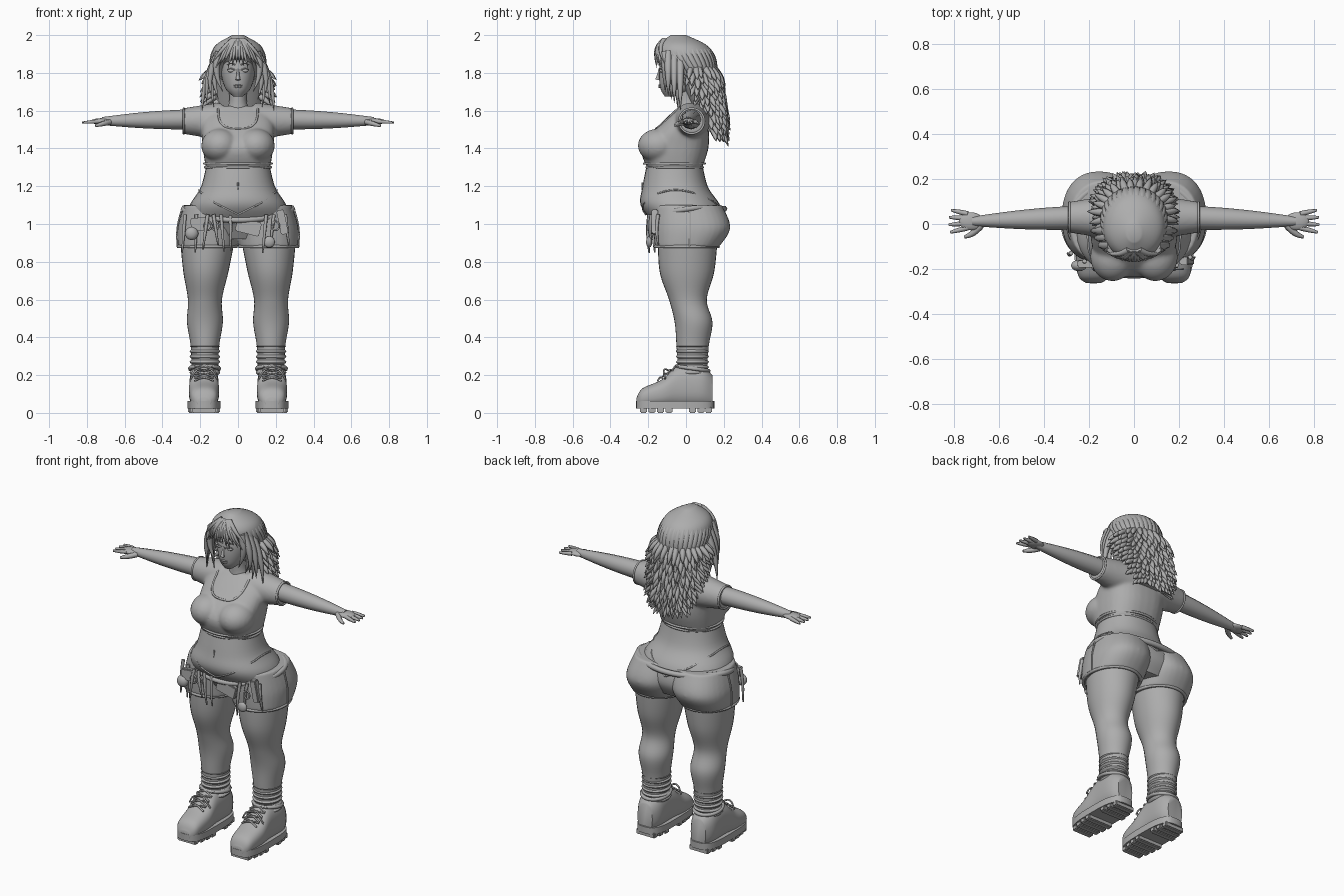
import bpy, bmesh, math, random
from mathutils import Vector, Matrix
from mathutils.bvhtree import BVHTree

random.seed(4)
cube = bpy.data.objects.get("Cube")
if cube:
    bpy.data.objects.remove(cube)

GREY = (.42, .42, .42, 1)
clay = bpy.data.materials.new("plain grey")
clay.use_nodes = True
clay.diffuse_color = GREY
clay.node_tree.nodes["Principled BSDF"].inputs["Base Color"].default_value = GREY
SIDES = (1, -1)


def finish(name, data, mirror):
    data.materials.append(clay)
    part = bpy.data.objects.new(name, data)
    bpy.context.collection.objects.link(part)
    if mirror:
        part.modifiers.new("mirror", "MIRROR")
    return part


def from_bmesh(name, bm, mirror=False):
    bmesh.ops.recalc_face_normals(bm, faces=bm.faces)
    for face in bm.faces:
        face.smooth = True
    for edge in bm.edges:
        edge.smooth = edge.calc_face_angle(0) < 1
    mesh = bpy.data.meshes.new(name)
    bm.to_mesh(mesh)
    bm.free()
    return finish(name, mesh, mirror)


def girth(z, half, front, back, x=0):
    return z, x - half, x + half, front, back


def spline(rings, steps=6):
    """Pass a smooth curve through a few cross-sections."""
    rows = [Vector(ring) for ring in rings]
    dense = []
    for i in range(len(rows) - 1):
        before, low, high, after = rows[max(i - 1, 0)], rows[i], rows[i + 1], rows[min(i + 2, len(rows) - 1)]
        for k in range(steps):
            t = k / steps
            lift, drop = (high - before) / 2, (after - low) / 2
            ease = t * t * (3 - 2 * t)
            dense.append(low.lerp(high, ease) + lift * t * (1 - t) ** 2 - drop * t * t * (1 - t))
    return dense + rows[-1:]


def bend(value, power):
    return math.copysign(abs(value) ** (2 / power), value)


def on_ring(ring, angle, power=2):
    at, left, right, low, high = ring
    across, along = bend(math.sin(angle), power), bend(math.cos(angle), power)
    return (left + right + (right - left) * across) / 2, (low + high + (high - low) * along) / 2, at


def loft(name, rings, power=2, mirror=False, lengthwise=False, sides=32):
    bm, loops = bmesh.new(), []
    for ring in spline(rings):
        corners = [on_ring(ring, math.tau * i / sides, power) for i in range(sides)]
        loops.append([bm.verts.new((x, z, y) if lengthwise else (x, y, z)) for x, y, z in corners])
    for low, high in zip(loops, loops[1:]):
        for i in range(sides):
            j = (i + 1) % sides
            bm.faces.new((low[i], low[j], high[j], high[i]))
    bm.faces.new(loops[0])
    bm.faces.new(loops[-1])
    return from_bmesh(name, bm, mirror)


def surf(rings, z, angle, out=0):
    """Point on an upright loft; angle zero is the back, pi the front."""
    ring = min(spline(rings), key=lambda row: abs(row[0] - z)).copy()
    ring[0] = z
    return Vector(on_ring(ring, angle)) + out * Vector((math.sin(angle), math.cos(angle), 0))


def blob(name, centre, size, mirror=False):
    bm = bmesh.new()
    place = Matrix.Translation(centre) @ Matrix.Diagonal((*size, 1))
    bmesh.ops.create_uvsphere(bm, u_segments=24, v_segments=16, radius=1, matrix=place)
    return from_bmesh(name, bm, mirror)


def box(name, centre, size, tilt=0, mirror=False):
    bm = bmesh.new()
    place = Matrix.Translation(centre) @ Matrix.Rotation(tilt, 4, "Y") @ Matrix.Diagonal((*size, 1))
    bmesh.ops.create_cube(bm, size=1, matrix=place)
    bmesh.ops.bevel(bm, geom=bm.edges[:], offset=.005, segments=2, affect="EDGES")
    return from_bmesh(name, bm, mirror)


def sleeve(side):
    bm = bmesh.new()
    place = Matrix.Translation((side * .19, .03, 1.545)) @ Matrix.Rotation(side * math.pi / 2, 4, "Y")
    bmesh.ops.create_cone(bm, cap_ends=True, segments=32, radius1=.1, radius2=.068, depth=.2, matrix=place)
    return from_bmesh("sleeve", bm)


def fuse(name, parts):
    bm = bmesh.new()
    for part in parts:
        bm.from_mesh(part.data)
        bpy.data.objects.remove(part)
    whole = from_bmesh(name, bm)
    remesh = whole.modifiers.new("remesh", "REMESH")
    remesh.mode, remesh.voxel_size, remesh.use_smooth_shade = "VOXEL", .009, True
    whole.modifiers.new("relax", "SMOOTH").iterations = 6
    return whole


def tube(name, paths, mirror=False, closed=False, roundness=1):
    """Each path is a list of (point, radius)."""
    curve = bpy.data.curves.new(name, "CURVE")
    curve.dimensions, curve.bevel_depth, curve.bevel_resolution = "3D", 1, roundness
    curve.use_fill_caps = True
    for path in paths:
        line = curve.splines.new("NURBS")
        line.points.add(len(path) - 1)
        for point, (place, radius) in zip(line.points, path):
            point.co, point.radius = (*place, 1), radius
        line.order_u, line.resolution_u = 3, 4
        line.use_cyclic_u, line.use_endpoint_u = closed, not closed
    return finish(name, curve, mirror)


def strand(start, end, thick, tip=.001, bow=(0, 0, 0)):
    path = []
    for k in range(5):
        t = k / 4
        place = Vector(start).lerp(Vector(end), t) + Vector(bow) * 4 * t * (1 - t)
        path.append((place, thick + (tip - thick) * t ** 2))
    return path


def loop(place, radius, count=24):
    turns = [math.tau * i / count for i in range(count)]
    return [(place(math.sin(u), math.cos(u)), radius) for u in turns]


# Torso and legs
belly = [girth(z=.92, half=.2, front=-.12, back=.16), girth(z=1, half=.27, front=-.17, back=.2),
         girth(z=1.1, half=.255, front=-.24, back=.18), girth(z=1.2, half=.195, front=-.23, back=.115),
         girth(z=1.35, half=.16, front=-.2, back=.08)]
loft("torso", belly, power=2.2)
loft("legs", [girth(z=.2, x=.175, half=.07, front=-.04, back=.11), girth(z=.35, x=.175, half=.075, front=-.05, back=.12),
              girth(z=.48, x=.175, half=.095, front=-.06, back=.14), girth(z=.6, x=.175, half=.09, front=-.09, back=.11),
              girth(z=.75, x=.17, half=.12, front=-.14, back=.15), girth(z=.95, x=.16, half=.15, front=-.15, back=.17)],
     mirror=True)
tube("navel", [strand((0, -.23, 1.22), (0, -.235, 1.18), thick=.005)])
half_turn = [math.pi * i / 16 for i in range(17)]
tube("hip_straps", [[(surf(belly, 1.05 + .13 * math.sin(u), u, out=.003), .005) for u in half_turn]], mirror=True)

# Cropped shirt with sleeves
shirt_rings = [girth(z=1.295, half=.17, front=-.205, back=.085), girth(z=1.41, half=.187, front=-.235, back=.12),
               girth(z=1.54, half=.19, front=-.125, back=.115), girth(z=1.625, half=.12, front=-.035, back=.075)]
bust = [blob("bust", (side * .095, -.145, 1.415), (.1, .11, .09)) for side in SIDES]
shirt = fuse("shirt", [loft("chest", shirt_rings, power=2.5)] + [sleeve(side) for side in SIDES] + bust)
tube("shirt_hems", [loop(lambda s, c: surf(shirt_rings, z, math.atan2(s, c), out=.005), .007) for z in (1.3, 1.32)], closed=True)
tube("sleeve_hems", [loop(lambda s, c: (.287, .03 + .067 * s, 1.545 + .067 * c), .006)], mirror=True, closed=True)

# Neckline laid on the shirt front
bpy.context.view_layer.update()
tree = BVHTree.FromObject(shirt, bpy.context.evaluated_depsgraph_get())
neckline = []
for u in half_turn:
    x, z = .105 * bend(math.cos(u), 3), 1.61 - .105 * bend(math.sin(u), 3)
    hit = tree.ray_cast(Vector((x, -1, z)), Vector((0, 1, 0)))[0]
    neckline.append((hit or Vector((x, -.02, z)), .006))
tube("neckline", [neckline])

# Arms and hands
tube("arms", [strand((.2, .03, 1.555), (.72, .012, 1.545), thick=.054, tip=.021)], mirror=True, roundness=4)
blob("palms", (.725, .012, 1.543), (.055, .04, .017), mirror=True)
fingers = [strand((.74, y, 1.543), (.825 - 9 * (y - .01) ** 2, y * 1.6 - .01, 1.537), thick=.012, tip=.006)
           for y in (-.017, .004, .025, .045)]
thumb = strand((.68, -.005, 1.54), (.755, -.058, 1.52), thick=.016, tip=.007, bow=(0, -.01, 0))
tube("fingers", fingers + [thumb], mirror=True)

# Shorts with rolled hems and waistband
lobe, lobes = [], []
for side in SIDES:
    lobe = [girth(z=.875, x=side * .163, half=.155, front=-.165, back=.172),
            girth(z=.98, x=side * .155, half=.165, front=-.172, back=.235),
            girth(z=1.1, x=side * .13, half=.155, front=-.17, back=.19)]
    lobes.append(loft("lobe", lobe, power=2.3))
fuse("shorts", lobes)
tube("shorts_hems", [loop(lambda s, c: surf(lobe, .88, math.atan2(s, c)), .009)], mirror=True, closed=True)
tube("waistband", [loop(lambda s, c: (.29 * s, .005 + .2 * c, 1.08 + .03 * c - .03 * c * c), .016)], closed=True)
tube("shorts_seams", [strand((.3, .02, 1.07), (.32, .02, .88), thick=.005, tip=.005, bow=(.012, 0, 0))], mirror=True)

# Pouches and hanging tools
box("front_pouch", (.055, -.185, .985), (.13, .025, .075), tilt=.25)
box("side_pouch", (-.19, -.178, 1), (.12, .03, .07), tilt=-.1)
box("spray_can", (.235, -.165, 1.01), (.04, .035, .13), tilt=-.2)
tools = []
for x in (-.28, -.22, -.16, -.13, -.09, -.04, .15, .19, .25):
    depth = -.195 + .6 * max(0, abs(x) - .17)
    lean = random.uniform(-.03, .03)
    tools.append(strand((x, depth, 1.05), (x + lean, depth, random.uniform(.84, .9)), thick=.01, tip=.004, bow=(0, -.008, 0)))
tube("hanging_tools", tools)
blob("tape_roll", (-.245, -.185, .95), (.035, .025, .035))
blob("key_disc", (.165, -.195, .905), (.03, .016, .03))
tube("scissor_loops", [loop(lambda s, c: (x + .018 * s, -.2, .99 + .024 * c), .005) for x in (-.16, -.12, .2)], closed=True)

# Slouch socks
rolls = []
for i in range(12):
    puff = .008 if i % 2 else -.003
    rolls.append(girth(z=.2 + .014 * i, x=.175, half=.073 + puff, front=-.045 - puff, back=.113 + puff))
loft("socks", rolls, mirror=True)


# Boots
def boot_slice(y, half, top):
    return y, .18 - half, .18 + half, .03, top


loft("boot_uppers", [boot_slice(y=-.262, half=.035, top=.08), boot_slice(y=-.23, half=.068, top=.13),
                     boot_slice(y=-.13, half=.08, top=.175), boot_slice(y=-.04, half=.077, top=.25),
                     boot_slice(y=.08, half=.076, top=.25), boot_slice(y=.14, half=.05, top=.2)],
     power=2.5, mirror=True, lengthwise=True)
loft("boot_soles", [girth(z=z, x=.18, half=.087, front=-.265, back=.15) for z in (.024, .064)], power=3.2, mirror=True)
for number, y in enumerate((-.225, -.18, -.135, -.09, .035, .08, .12)):
    box(f"boot_tread_{number + 1}", (.18, y, .016), (.17 - 3 * (y + .05) ** 2 / 2, .036, .032), mirror=True)
tube("boot_collars", [loop(lambda s, c: (.177 + .078 * s, .035 + .085 * c, .235 - .012 * c), .011)], mirror=True, closed=True)
laces = []
for side in SIDES:
    for i in range(4):
        y, z = -.15 + .027 * i, .17 + .02 * i
        laces.append(strand((.18 - side * .05, y, z), (.18 + side * .05, y + .025, z + .015), thick=.005, tip=.005, bow=(0, 0, .01)))
    laces.append(strand((.18, -.085, .22), (.18 + side * .07, -.11, .18), thick=.005, tip=.005, bow=(0, -.02, .03)))
tube("boot_laces", laces, mirror=True)

# Neck, head and face
loft("neck", [girth(z=1.56, half=.085, front=-.05, back=.07), girth(z=1.64, half=.048, front=-.045, back=.06),
              girth(z=1.74, half=.05, front=-.05, back=.07)])
loft("head", [girth(z=1.675, half=.025, front=-.112, back=-.06), girth(z=1.72, half=.068, front=-.136, back=.06),
              girth(z=1.81, half=.09, front=-.142, back=.12), girth(z=1.93, half=.075, front=-.125, back=.08)], power=2.2)
tube("nose", [strand((0, -.14, 1.82), (0, -.152, 1.763), thick=.006, tip=.013)])
tube("lips", [strand((0, -.141, z), (.024, -.134, z), thick=.006) for z in (1.734, 1.725)], mirror=True)
blob("eyes", (.036, -.128, 1.812), (.019, .013, .01), mirror=True)
tube("lids_and_brows", [strand((.014, -.142, z), (.06, -.128, z), thick=.004, bow=(0, -.005, .008)) for z in (1.815, 1.842)], mirror=True)

# Hair: smooth crown, long strands, fringe and layered pointed locks
crown = [girth(z=1.49, half=.07, front=.09, back=.18), girth(z=1.62, half=.125, front=.035, back=.185),
         girth(z=1.8, half=.138, front=-.06, back=.165), girth(z=1.89, half=.142, front=-.155, back=.152),
         girth(z=1.95, half=.115, front=-.145, back=.105), girth(z=2, half=.03, front=-.08, back=0)]
loft("hair_crown", crown)
strands = []
for i in range(13):
    angle = .1 + .19 * i
    strands.append([(surf(crown, 1.98 - .24 * t, angle, out=-.012), .002 + .02 * math.sin(math.pi * t)) for t in (0, .2, .4, .6, .8, 1)])
for i in range(7):
    x = .008 + .019 * i
    depth = -.16 + 3 * x * x
    strands.append(strand((.2 * x, -.115, 1.975), (1.15 * x, depth, 1.85 - .012 * (i % 3)), thick=.015, bow=(0, -.02, .012)))
for i in range(6):
    depth, flick = -.11 + .016 * i, .05 * (i % 2)
    strands.append(strand((.1, depth, 1.91), (.08 + .012 * i + flick, depth, 1.7 - .02 * i), thick=.023, bow=(.025, 0, 0)))
tube("hair_strands", strands, mirror=True)
locks = []
for row in range(12):
    reach, count = (2 if row < 8 else 1.5), 17 - row // 3
    for i in range(count):
        angle = reach * (2 * (i + row % 2 / 2) / count - 1) + random.uniform(-.06, .06)
        size, side = random.uniform(.85, 1.15), abs(math.sin(angle))
        root = surf(crown, 1.82 - .029 * row, angle, out=-.008)
        outward = Vector((math.sin(angle), math.cos(angle), 0))
        tip = root + size * ((.05 + .02 * side) * outward - Vector((0, 0, .095 - .04 * side)))
        locks.append(strand(root, tip, thick=.018, bow=outward * .008))
tube("hair_locks", locks)
